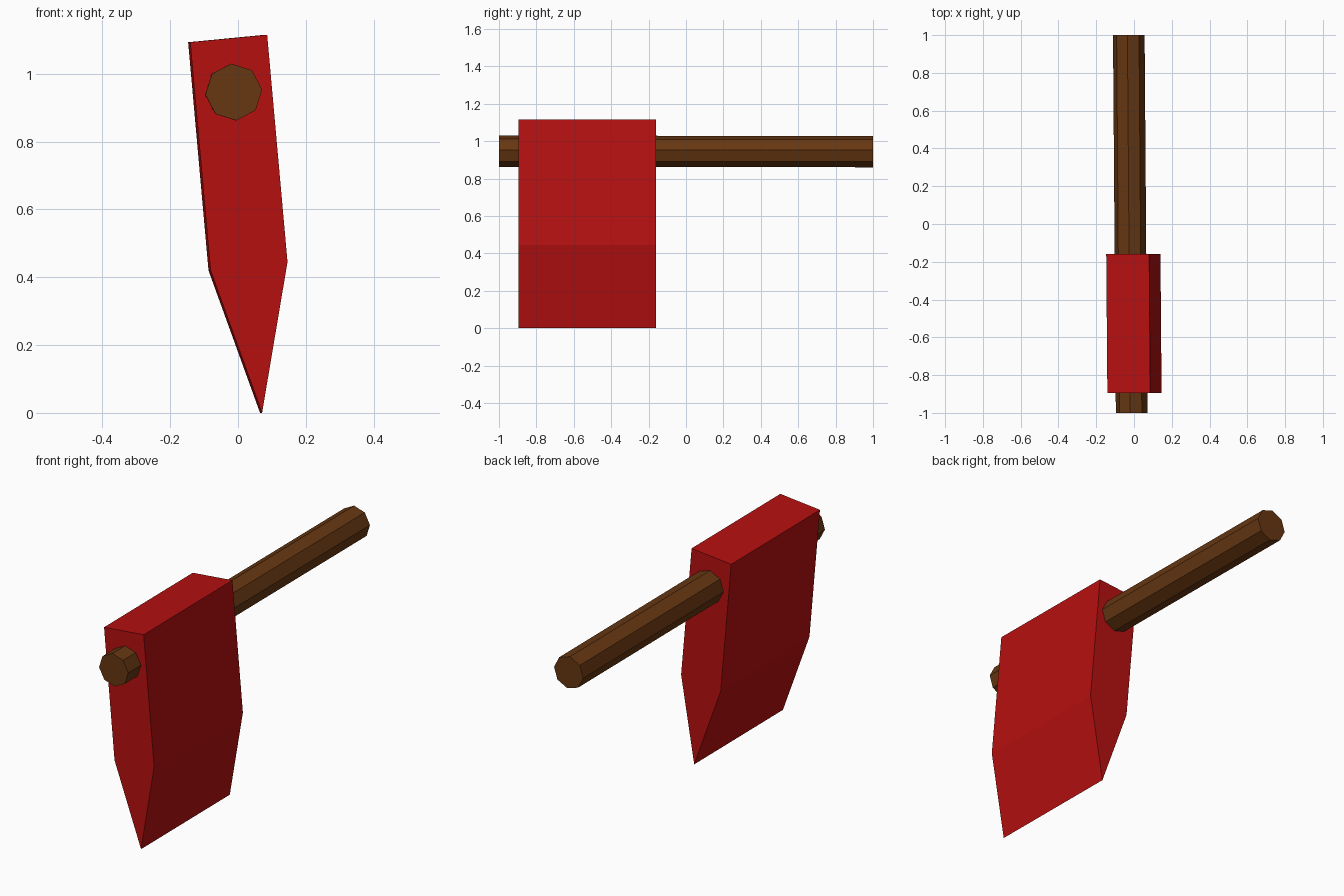
import bpy, math

if "Cube" in bpy.data.objects:
    bpy.data.objects.remove(bpy.data.objects["Cube"])


def material(name, rgb):
    m = bpy.data.materials.new(name)
    m.diffuse_color = (*rgb, 1)
    m.use_nodes = True
    m.node_tree.nodes["Principled BSDF"].inputs["Base Color"].default_value = m.diffuse_color
    return m


def extrude_profile(name, profile, y0, y1, shift, mat):
    """Prism from an (x, z) profile, running from y0 to y1 with a small sideways shift."""
    n = len(profile)
    verts = [(x, y0, z) for x, z in profile]
    verts += [(x + shift[0], y1, z + shift[1]) for x, z in profile]
    # profile runs clockwise seen from the front
    faces = [tuple(reversed(range(n))), tuple(range(n, 2 * n))]
    faces += [(i, (i + 1) % n, (i + 1) % n + n, i + n) for i in range(n)]
    mesh = bpy.data.meshes.new(name)
    mesh.from_pydata(verts, [], faces)
    mesh.materials.append(mat)
    obj = bpy.data.objects.new(name, mesh)
    bpy.context.collection.objects.link(obj)
    return obj


red = material("red paint", (0.47, 0.005, 0.005))
brown = material("brown wood", (0.135, 0.038, 0.006))

# Wedge-shaped blade, leaning slightly
blade_profile = [(-0.141, 1.093), (0.086, 1.115), (0.146, 0.445),
                 (0.071, 0.0), (-0.081, 0.42)]
extrude_profile("blade", blade_profile, -0.895, -0.16, (-0.006, 0), red)

# Eight-sided handle passing through the blade
handle_profile = []
for i in range(8):
    a = math.radians(95 - 45 * i)
    handle_profile.append((-0.0125 + 0.084 * math.cos(a), 0.946 + 0.084 * math.sin(a)))
extrude_profile("handle", handle_profile, -1.0, 1.0, (-0.015, -0.002), brown)
